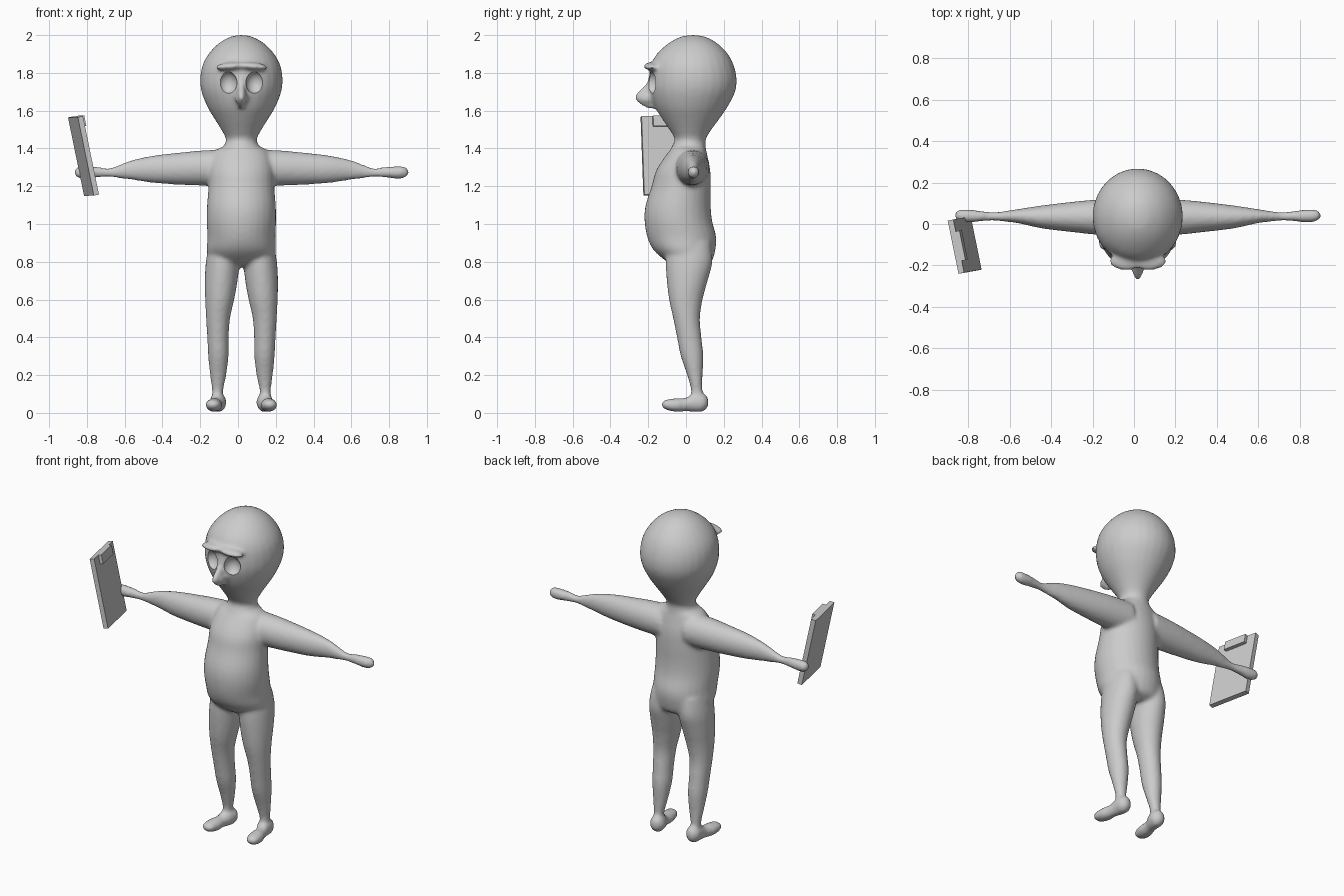
import bpy, bmesh, math
from mathutils import Vector, Matrix

if "Cube" in bpy.data.objects:
    bpy.data.objects.remove(bpy.data.objects["Cube"])

CX = 0.018  # body symmetry plane

grey = bpy.data.materials.new("light_grey")
grey.diffuse_color = (0.6, 0.6, 0.6, 1)
grey.use_nodes = True
grey.node_tree.nodes["Principled BSDF"].inputs["Base Color"].default_value = grey.diffuse_color


def finish(name, bm, mat=grey):
    bmesh.ops.recalc_face_normals(bm, faces=bm.faces)
    me = bpy.data.meshes.new(name)
    bm.to_mesh(me)
    bm.free()
    me.materials.append(mat)
    ob = bpy.data.objects.new(name, me)
    bpy.context.collection.objects.link(ob)
    return ob


def spline(rows, steps=5):
    """Catmull-Rom interpolation of the section rows."""
    out = []
    for i in range(len(rows) - 1):
        a, b, c, d = (rows[min(max(i + k, 0), len(rows) - 1)] for k in (-1, 0, 1, 2))
        for j in range(steps):
            t = j / steps
            out.append([0.5 * (2 * q + (r - p) * t + (2 * p - 5 * q + 4 * r - s) * t * t
                               + (3 * q - p - 3 * r + s) * t ** 3)
                        for p, q, r, s in zip(a, b, c, d)])
    return out + [list(rows[-1])]


def loft(bm, rows, place, sides=28):
    """Rows are (t, lo_u, hi_u, lo_v, hi_v); place maps (t, u, v) to a point."""
    rings = []
    for t, u0, u1, v0, v1 in spline(rows):
        ring = []
        for k in range(sides):
            a = 2 * math.pi * k / sides
            ring.append(bm.verts.new(place(t, (u0 + u1) / 2 + (u1 - u0) / 2 * math.cos(a),
                                           (v0 + v1) / 2 + (v1 - v0) / 2 * math.sin(a))))
        rings.append(ring)
    for p, q in zip(rings, rings[1:]):
        for k in range(sides):
            n = (k + 1) % sides
            bm.faces.new((p[k], p[n], q[n], q[k]))
    bm.faces.new(rings[0][::-1])
    bm.faces.new(rings[-1])


def ball(bm, loc, size, rot=0.0):
    m = (Matrix.Translation(loc) @ Matrix.Rotation(rot, 4, 'Y')
         @ Matrix.Diagonal((*size, 1)))
    bmesh.ops.create_uvsphere(bm, u_segments=24, v_segments=16, radius=1, matrix=m)


body = bmesh.new()
upright = lambda t, u, v: (CX + u, v, t)

# head and neck: z, half width, front y, back y
head = [(2.0, .012, .025, .05), (1.99, .06, -.03, .105), (1.955, .122, -.095, .168),
        (1.90, .174, -.155, .222), (1.84, .206, -.185, .253), (1.77, .218, -.195, .268),
        (1.70, .211, -.192, .260), (1.62, .180, -.165, .220), (1.55, .138, -.122, .172),
        (1.50, .107, -.088, .135), (1.45, .082, -.06, .105), (1.41, .092, -.075, .105),
        (1.33, .115, -.12, .115)]
loft(body, [(z, -w, w, f, b) for z, w, f, b in head], upright)

# torso with a round belly
torso = [(1.415, .08, -.06, .10), (1.385, .14, -.09, .108), (1.29, .17, -.155, .128),
         (1.20, .174, -.182, .132), (1.10, .182, -.214, .131), (1.02, .184, -.22, .138),
         (.93, .180, -.205, .16), (.86, .183, -.17, .155), (.80, .165, -.10, .135),
         (.775, .11, -.05, .09)]
loft(body, [(z, -w, w, f, b) for z, w, f, b in torso], upright)

arm = [(.08, -.06, .125, 1.20, 1.395), (.20, -.052, .118, 1.203, 1.39),
       (.31, -.04, .108, 1.207, 1.38), (.46, -.022, .090, 1.217, 1.363),
       (.58, .004, .072, 1.234, 1.338), (.66, .013, .060, 1.244, 1.308),
       (.705, .016, .057, 1.250, 1.295), (.76, .012, .064, 1.246, 1.302),
       (.82, .008, .070, 1.240, 1.306), (.865, .014, .068, 1.244, 1.304),
       (.886, .034, .048, 1.265, 1.285)]
leg = [(.90, .02, .17, -.10, .13), (.80, .012, .188, -.108, .140),
       (.70, .020, .194, -.102, .115), (.60, .038, .192, -.090, .088),
       (.50, .060, .187, -.068, .074), (.40, .067, .181, -.048, .082),
       (.30, .068, .176, -.028, .092), (.20, .080, .166, .006, .088),
       (.12, .096, .156, .026, .088), (.05, .10, .155, .025, .09)]
foot = [(-.13, .135, .165, .035, .055), (-.105, .113, .187, .016, .070),
        (-.05, .102, .188, .005, .078), (0, .102, .172, .008, .080),
        (.04, .086, .166, .005, .105), (.085, .080, .166, .005, .106),
        (.112, .10, .148, .025, .088), (.12, .118, .132, .045, .065)]
for s in (-1, 1):
    loft(body, arm, lambda t, u, v: (CX + s * t, u, v))
    loft(body, leg, lambda t, u, v: (CX + s * u, v, t))
    loft(body, foot, lambda t, u, v: (CX + s * u, t, v))
    # brow ridge half
    ball(body, (CX + s * .055, -.178, 1.835), (.085, .047, .021), s * .08)
    # nostril wing
    ball(body, (CX + s * .016, -.205, 1.665), (.018, .035, .025))

# nose: z, half width, front y, back y
nose = [(1.79, .014, -.195, -.12), (1.745, .018, -.212, -.12), (1.70, .024, -.255, -.12),
        (1.67, .026, -.274, -.12), (1.645, .022, -.258, -.12), (1.61, .010, -.205, -.12)]
loft(body, [(z, -w, w, f, b) for z, w, f, b in nose], upright, 16)
figure = finish("body", body)

# eye socket cutters
sockets = bmesh.new()
for s in (-1, 1):
    ball(sockets, (CX + s * .073, -.195, 1.748), (.050, .055, .060))
cutter = finish("eye_socket_cutter", sockets)
cutter.hide_render = True
cutter.hide_set(True)

# fuse the skin, carve the sockets, soften
m = figure.modifiers.new("fuse", 'REMESH')
m.mode, m.voxel_size = 'VOXEL', 0.011
m = figure.modifiers.new("soften", 'SMOOTH')
m.factor, m.iterations = 0.5, 7
m = figure.modifiers.new("sockets", 'BOOLEAN')
m.operation, m.object, m.solver = 'DIFFERENCE', cutter, 'EXACT'
bpy.context.view_layer.objects.active = figure
figure.select_set(True)
for name in [m.name for m in figure.modifiers]:
    bpy.ops.object.modifier_apply(modifier=name)
bpy.ops.object.shade_smooth_by_angle(angle=math.radians(45))

# clipboard frame: width along ey, length along ez
ez = Vector((-.2, -.035, .98)).normalized()
ey = Vector((-.2, .98, 0))
ey = (ey - ez * ey.dot(ez)).normalized()
ex = ey.cross(ez)
frame = Matrix((ex, ey, ez)).transposed().to_4x4()
frame.translation = (-.818, -.102, 1.36)


def slab(name, loc, size):
    bm = bmesh.new()
    bmesh.ops.create_cube(bm, size=1, matrix=frame @ Matrix.Translation(loc)
                          @ Matrix.Diagonal((*size, 1)))
    return finish(name, bm)


slab("clipboard", (0, 0, 0), (.028, .262, .424))
slab("clipboard_clip", (.022, 0, .184), (.022, .145, .056))
